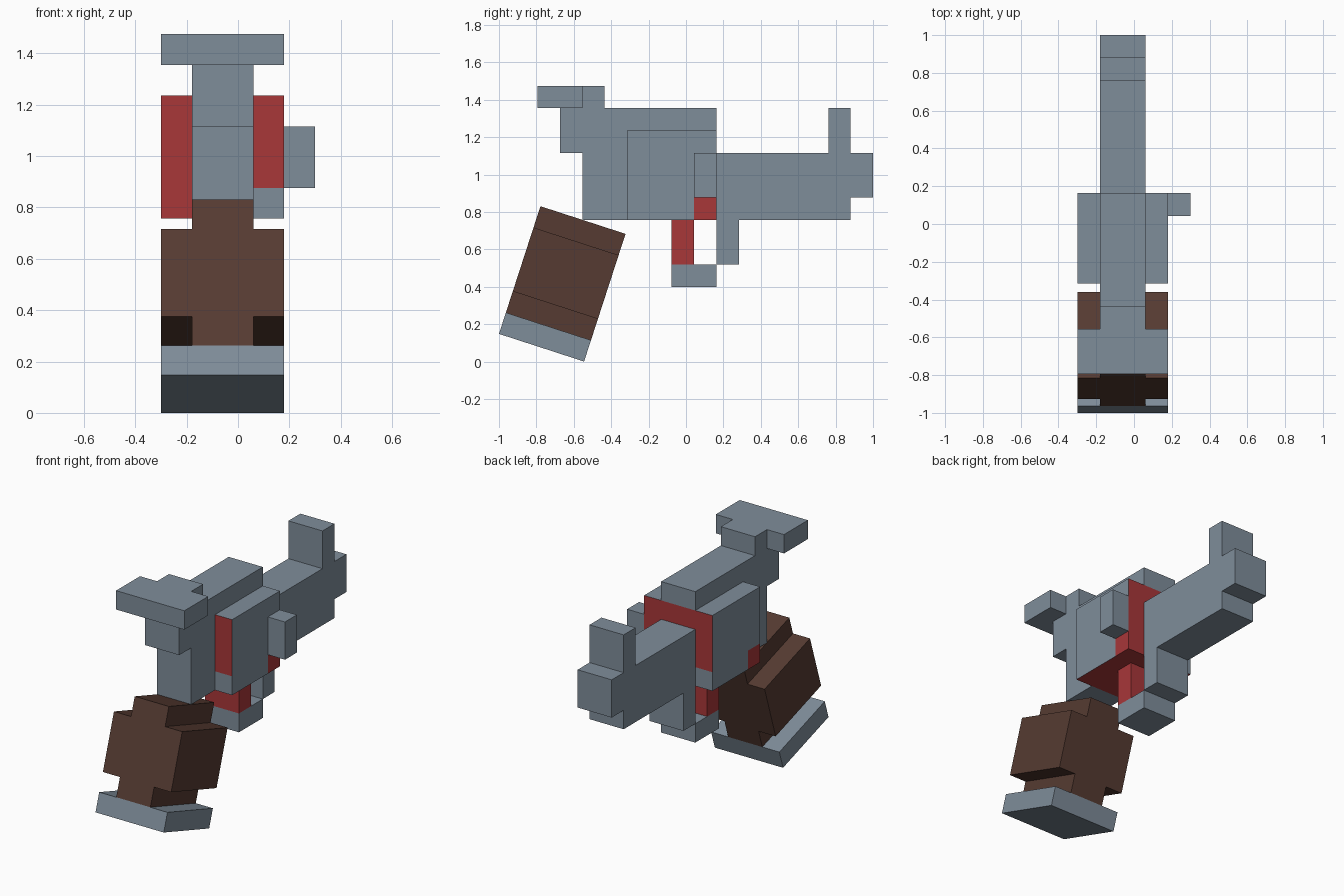
import bpy
import bmesh
from math import radians
from mathutils import Matrix, Vector

cube = bpy.data.objects.get("Cube")
if cube:
    bpy.data.objects.remove(cube, do_unlink=True)

U = 0.1196                                # size of one grid cell
GUN = Matrix.Translation((0, 0.163, 0.757)) @ Matrix.Scale(U, 4)
STOCK = (Matrix.Translation((0, -1.0, 0.148))
         @ Matrix.Rotation(radians(-18), 4, "X") @ Matrix.Scale(U, 4))


def material(name, r, g, b):
    def linear(c):
        c /= 255
        return c / 12.92 if c < 0.04 else ((c + 0.055) / 1.055) ** 2.4
    colour = (linear(r), linear(g), linear(b), 1)
    mat = bpy.data.materials.new(name)
    mat.use_nodes = True
    mat.diffuse_color = colour
    mat.node_tree.nodes["Principled BSDF"].inputs["Base Color"].default_value = colour
    return mat


STEEL = material("steel grey", 127, 141, 154)
RED = material("dull red", 168, 55, 57)
BROWN = material("dark brown", 86, 59, 50)


def finish(name, bm, frame, *mats):
    bmesh.ops.recalc_face_normals(bm, faces=bm.faces)
    mesh = bpy.data.meshes.new(name)
    bm.transform(frame)
    bm.to_mesh(mesh)
    bm.free()
    for mat in mats:
        mesh.materials.append(mat)
    obj = bpy.data.objects.new(name, mesh)
    bpy.context.collection.objects.link(obj)
    return obj


def prism(name, outline, axis, lo, hi, mat, frame=GUN):
    """Extrude an outline along x (points are y, z) or along y (points are x, z)."""
    bm = bmesh.new()
    along = Vector((1, 0, 0)) if axis == "x" else Vector((0, 1, 0))
    across = Vector((0, 1, 0)) if axis == "x" else Vector((1, 0, 0))
    verts = [bm.verts.new(along * lo + across * a + Vector((0, 0, b))) for a, b in outline]
    face = bm.faces.new(verts)
    new = bmesh.ops.extrude_face_region(bm, geom=[face])["geom"]
    bmesh.ops.translate(bm, vec=along * (hi - lo),
                        verts=[v for v in new if isinstance(v, bmesh.types.BMVert)])
    return finish(name, bm, frame, mat)


def rect(a0, a1, b0, b1):
    return [(a0, b0), (a1, b0), (a1, b1), (a0, b1)]


L, R = -1.5, 0.5                          # sides of the narrow parts
WL, WR = -2.5, 1.5                        # sides of the wide parts

# Receiver: rear column, overhanging head and top ridge
prism("receiver", [(-6, 0), (-4, 0), (-4, 4), (0, 4), (0, 5), (-7, 5), (-7, 3), (-6, 3)],
      "x", L, R, STEEL)

# Barrel with raised front sight and muzzle
prism("barrel", [(0, 0), (6, 0), (6, 1), (7, 1), (7, 3), (6, 3), (6, 5), (5, 5), (5, 3), (0, 3)],
      "x", L, R, STEEL)

# Rear sight: wide bar with a narrow tail
prism("rear_sight_bar", rect(-8, -6, 5, 6), "x", WL, WR, STEEL)
prism("rear_sight_tail", rect(-6, -5, 5, 6), "x", L, R, STEEL)

# Side handle
prism("side_handle", rect(-1, 0, 1, 3), "x", WR, WR + 1, STEEL)

# Trigger guard loop with red grip
prism("grip", rect(-2, -1, -2, 0), "x", L, R, RED)
prism("guard_base", rect(-2, 0, -3, -2), "x", L, R, STEEL)
prism("guard_front", rect(0, 1, -2, 0), "x", L, R, STEEL)

# Wide casing: grey sides, red ends, and one swapped lower corner on each side
bm = bmesh.new()
centre = Vector((-0.5, -2, 2))
bmesh.ops.create_cube(bm, size=4, matrix=Matrix.Translation(centre))
for point, normal in (((L, 0, 0), (1, 0, 0)), ((R, 0, 0), (1, 0, 0)),
                      ((0, -3, 0), (0, 1, 0)), ((0, -1, 0), (0, 1, 0)),
                      ((0, 0, 1), (0, 0, 1))):
    bmesh.ops.bisect_plane(bm, geom=bm.verts[:] + bm.edges[:] + bm.faces[:],
                           plane_co=point, plane_no=normal)
bm.normal_update()
up = Vector((0, 0, 1))
for face in bm.faces:
    n, mid = face.normal, face.calc_center_median()
    if abs(n.z) > 0.5:
        red = n.z < 0
    else:
        corner = mid.z < 1 and (mid - centre).dot(up.cross(n)) > 1
        red = (abs(n.y) > 0.5) != corner
    face.material_index = int(red)
finish("casing", bm, GUN, STEEL, RED)

# Tilted stock: stepped wooden body on a steel butt plate
prism("stock", [(L, 1), (R, 1), (R, 2), (WR, 2), (WR, 5), (R, 5),
                (R, 6), (L, 6), (L, 5), (WL, 5), (WL, 2), (L, 2)],
      "y", 0, 4, BROWN, STOCK)
prism("butt_plate", rect(WL, WR, 0, 1), "y", 0, 4, STEEL, STOCK)
